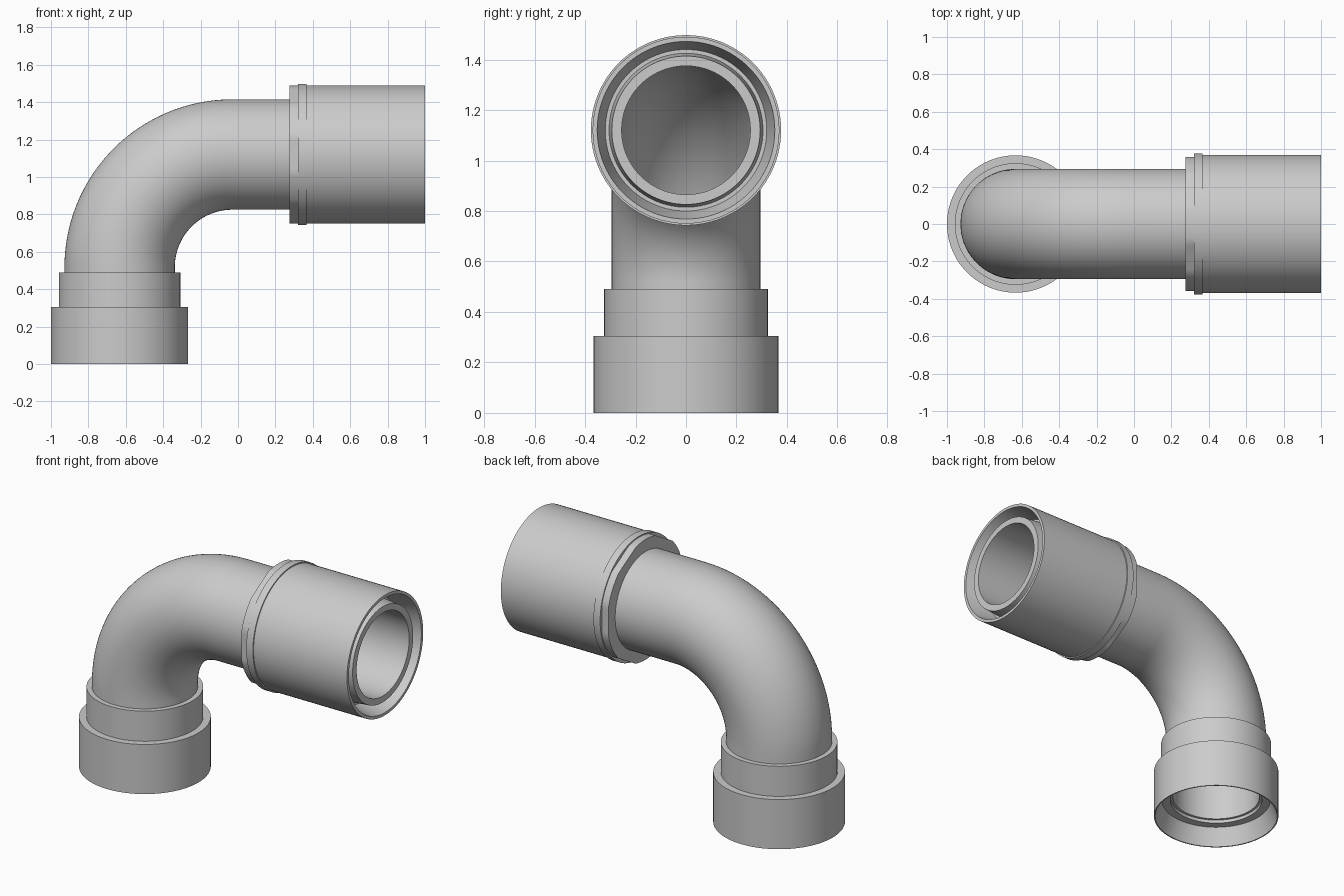
import bpy, bmesh, math
from mathutils import Vector

cube = bpy.data.objects.get("Cube")
if cube:
    bpy.data.objects.remove(cube, do_unlink=True)

SEGS = 96
AXIS_X, AXIS_Z = -0.633, 1.12        # vertical leg and horizontal leg
BEND_X, BEND_R = -0.03, 0.603        # elbow centre and radius
BEND_Z = AXIS_Z - BEND_R
ARC = BEND_R * math.pi / 2

grey = bpy.data.materials.new("light_grey")
grey.use_nodes = True
grey.diffuse_color = (0.6, 0.6, 0.6, 1)
grey.node_tree.nodes["Principled BSDF"].inputs["Base Color"].default_value = (0.6, 0.6, 0.6, 1)


def at_x(x):
    """Distance along the centreline of a point on the horizontal leg."""
    return BEND_Z + ARC + x - BEND_X


def frame(s):
    """Centre and outward direction of the centreline at distance s."""
    a = min(max((s - BEND_Z) / BEND_R, 0), math.pi / 2)
    out = Vector((-math.cos(a), 0, math.sin(a)))
    along = Vector((math.sin(a), 0, math.cos(a)))
    centre = Vector((BEND_X, 0, BEND_Z)) + out * BEND_R
    extra = min(s - BEND_Z, 0) + max(s - BEND_Z - ARC, 0)
    return centre + along * extra, out


def hex_flats(angle, r):
    """Round outline with six narrow wrench flats."""
    fold = (angle + math.pi / 6) % (math.pi / 3) - math.pi / 6
    return min(r, r * math.cos(math.radians(15)) / math.cos(fold))


def sweep(name, profile, outline=None):
    """Closed (distance, radius) profile turned around the centreline."""
    bm = bmesh.new()
    rings = []
    for s, r in profile:
        centre, out = frame(s)
        ring = []
        for i in range(SEGS):
            a = 2 * math.pi * i / SEGS
            rad = outline(a, r) if outline else r
            ring.append(bm.verts.new(
                centre + rad * (math.cos(a) * Vector((0, 1, 0)) + math.sin(a) * out)))
        rings.append(ring)
    for k, ring in enumerate(rings):
        nxt = rings[(k + 1) % len(rings)]
        for i in range(SEGS):
            j = (i + 1) % SEGS
            bm.faces.new((ring[i], ring[j], nxt[j], nxt[i]))
    bmesh.ops.recalc_face_normals(bm, faces=bm.faces)
    mesh = bpy.data.meshes.new(name)
    bm.to_mesh(mesh)
    bm.free()
    obj = bpy.data.objects.new(name, mesh)
    bpy.context.collection.objects.link(obj)
    mesh.materials.append(grey)
    bpy.ops.object.select_all(action="DESELECT")
    obj.select_set(True)
    bpy.context.view_layer.objects.active = obj
    bpy.ops.object.shade_smooth_by_angle(angle=math.radians(25))
    return obj


# Hollow elbow pipe running from the socket into the nut
stations = [0.13] + [BEND_Z + ARC * i / 40 for i in range(41)] + [at_x(0.87)]
sweep("elbow_pipe", [(s, 0.295) for s in stations]
      + [(s, 0.255) for s in reversed(stations)])

# Stepped socket at the foot, open underneath
sweep("bottom_socket", [(0, 0.367), (0.305, 0.367), (0.305, 0.325), (0.49, 0.325),
                        (0.49, 0.27), (0.11, 0.27), (0.11, 0.32), (0, 0.36)])

# Flange with wrench flats behind the nut
sweep("hex_flange", [(at_x(x), r) for x, r in
                     [(0.275, 0.28), (0.275, 0.37), (0.33, 0.37), (0.33, 0.28)]],
      hex_flats)

# Nut with raised ring and tapered mouth
sweep("union_nut", [(at_x(x), r) for x, r in
                    [(0.32, 0.28), (0.32, 0.377), (0.365, 0.377), (0.365, 0.37),
                     (1, 0.37), (1, 0.352), (0.86, 0.32), (0.86, 0.28)]])

# Tapered sleeve end inside the nut
sweep("inner_sleeve", [(at_x(x), r) for x, r in
                       [(0.85, 0.306), (0.985, 0.294), (0.985, 0.255), (0.85, 0.255)]])
